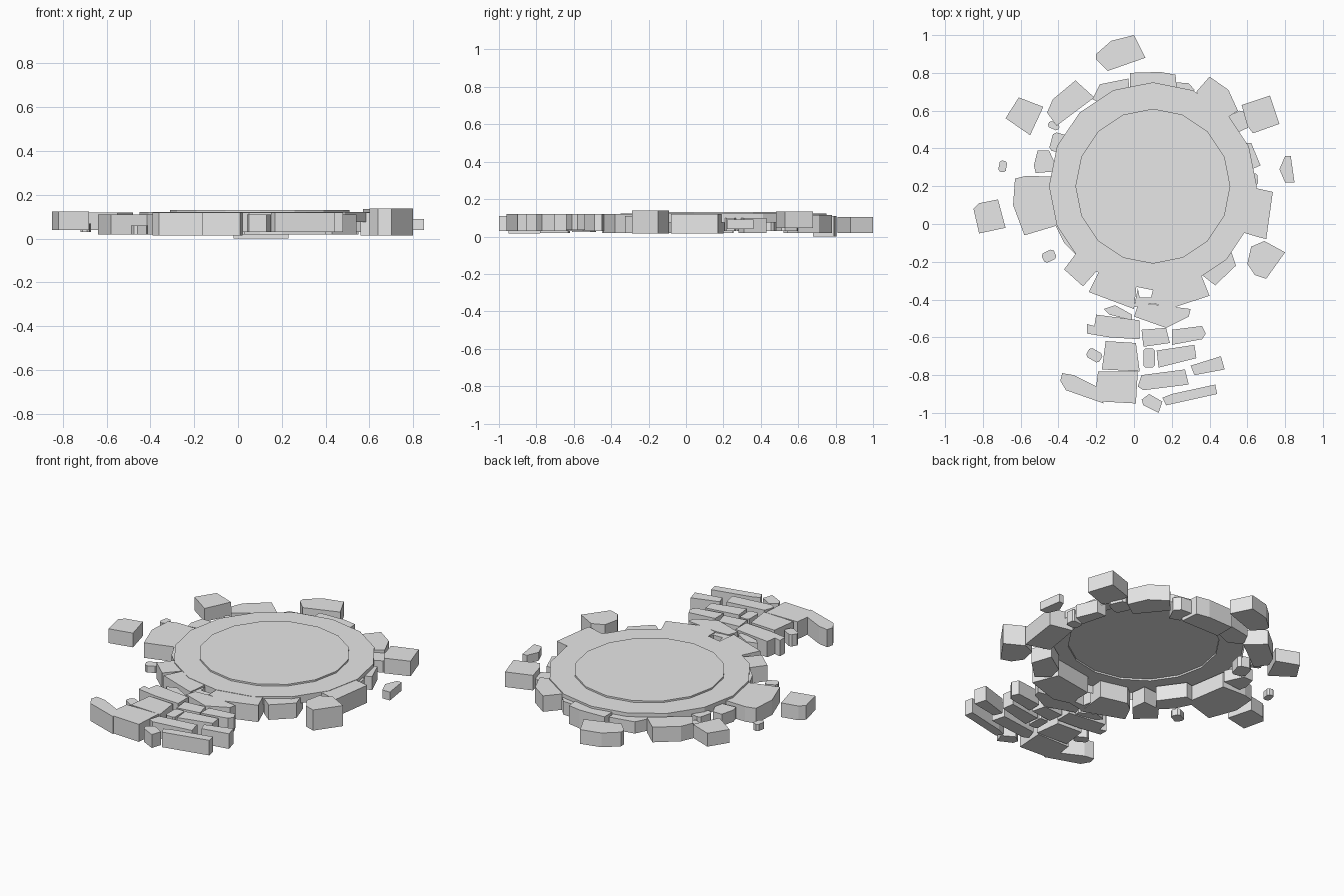
import bpy
import bmesh
import math
from mathutils import Matrix, Vector

default_cube = bpy.data.objects.get("Cube")
if default_cube:
    bpy.data.objects.remove(default_cube, do_unlink=True)

# One plain stone colour
grey = bpy.data.materials.new("stone_grey")
grey.use_nodes = True
grey.diffuse_color = (0.8, 0.8, 0.8, 1)
shader = next(n for n in grey.node_tree.nodes if n.type == "BSDF_PRINCIPLED")
shader.inputs["Base Color"].default_value = grey.diffuse_color


def finish(name, bm):
    """Turn a bmesh into a grey, flat shaded object."""
    mesh = bpy.data.meshes.new(name)
    bm.to_mesh(mesh)
    bm.free()
    mesh.materials.append(grey)
    thing = bpy.data.objects.new(name, mesh)
    bpy.context.collection.objects.link(thing)
    return thing


def stone(name, low, high, *outline, chip=0.0):
    """Extrude a cut stone outline upwards, optionally chipping its corners."""
    bm = bmesh.new()
    base = bm.faces.new([bm.verts.new((x, y, low)) for x, y in outline])
    pulled = bmesh.ops.extrude_face_region(bm, geom=[base])["geom"]
    top = [v for v in pulled if isinstance(v, bmesh.types.BMVert)]
    bmesh.ops.translate(bm, verts=top, vec=(0, 0, high - low))
    if chip:
        upright = [e for e in bm.edges
                   if abs(e.verts[0].co.z - e.verts[1].co.z) > (high - low) / 2]
        bmesh.ops.bevel(bm, geom=upright, offset=chip, segments=1, affect="EDGES")
    bmesh.ops.recalc_face_normals(bm, faces=bm.faces)
    return finish(name, bm)


def block(name, low, high, x, y, width, depth, turn=0, chip=0.0):
    """A rectangular stone, turned about its own centre."""
    spin = Matrix.Rotation(math.radians(turn), 2)
    corners = [(-1, -1), (1, -1), (1, 1), (-1, 1)]
    points = [Vector((x, y)) + spin @ Vector((i * width / 2, j * depth / 2))
              for i, j in corners]
    return stone(name, low, high, *points, chip=chip)


def stepped_disc(name, x, y, sides, profile):
    """An open-bottomed platform made from rings of (radius, height)."""
    bm = bmesh.new()
    rings = []
    for radius, height in profile:
        angles = [math.tau * i / sides for i in range(sides)]
        rings.append([bm.verts.new((x + radius * math.cos(a),
                                    y + radius * math.sin(a), height)) for a in angles])
    for lower, upper in zip(rings, rings[1:]):
        for i in range(sides):
            j = (i + 1) % sides
            bm.faces.new((lower[i], lower[j], upper[j], upper[i]))
    bm.faces.new(rings[-1])
    return finish(name, bm)


# Round platform with a slightly raised centre
stepped_disc("round_platform", .1, .2, 16,
             [(.55, .075), (.55, .122), (.41, .122), (.41, .132)])

# Stones scattered around the platform
stone("loose_back_stone", .02, .105,
      (-.2, .9), (-.12, .97), (0, 1), (.06, .88), (-.14, .81), (-.2, .87))
stone("loose_back_right_stone", .04, .12,
      (-.61, .67), (-.48, .62), (-.55, .47), (-.68, .56))
stone("loose_right_stone", .04, .125,
      (-.85, .08), (-.82, .11), (-.72, .13), (-.68, -.02), (-.82, -.05))
stone("loose_back_left_stone", .045, .135,
      (.57, .63), (.72, .68), (.77, .53), (.63, .48), (.6, .52))
stone("loose_left_stone", .015, .138,
      (.6, -.21), (.64, -.27), (.7, -.29), (.8, -.15), (.69, -.09), (.62, -.12))
stone("left_pebble", .04, .09,
      (.8, .36), (.83, .36), (.85, .22), (.8, .22), (.77, .29))
block("right_pebble", .03, .07, -.695, .305, .04, .06, -10, chip=.01)
block("front_right_pebble", .02, .06, -.45, -.17, .07, .055, 25, chip=.012)
block("back_right_pebble", .03, .08, -.425, .52, .06, .035, -25, chip=.01)

# Ring of stones supporting the platform
stone("ring_right_stone", .02, .11,
      (-.63, .24), (-.57, .255), (-.42, .25), (-.38, 0), (-.58, -.06), (-.64, .1))
stone("ring_right_wedge", .03, .1,
      (-.51, .39), (-.45, .39), (-.4, .28), (-.52, .27), (-.53, .31))
block("ring_right_filler", .03, .095, -.4, .43, .08, .1, -15, chip=.015)
stone("ring_back_right_stone", .02, .11,
      (-.46, .59), (-.43, .66), (-.31, .76), (-.21, .67), (-.41, .52))
stone("ring_back_filler", .03, .1,
      (-.22, .66), (-.18, .74), (-.03, .77), (-.02, .67), (-.14, .62))
stone("ring_back_stone", 0, .11,
      (-.02, .8), (.14, .805), (.22, .79), (.23, .68), (-.02, .68))
stone("ring_back_wedge", .02, .1,
      (.22, .75), (.29, .745), (.32, .71), (.28, .63), (.22, .65))
stone("ring_back_left_stone", .02, .115,
      (.33, .7), (.4, .78), (.5, .71), (.55, .6), (.46, .54))
block("ring_back_left_filler", .03, .1, .55, .54, .1, .1, 25, chip=.015)
stone("ring_left_wedge", .02, .1,
      (.56, .43), (.62, .43), (.67, .31), (.6, .28))
block("ring_left_filler", .03, .1, .62, .235, .07, .06, 5, chip=.008)
stone("ring_left_stone", .015, .12,
      (.6, .2), (.735, .17), (.7, -.08), (.66, -.07), (.56, -.04))
stone("ring_front_left_stone", .02, .11,
      (.36, -.27), (.43, -.325), (.54, -.22), (.5, -.1), (.38, -.18))
stone("ring_front_right_stone", .02, .11,
      (-.43, .02), (-.37, -.1), (-.3, -.17), (-.24, -.1), (-.34, .04))
stone("ring_front_right_wedge", .02, .115,
      (-.37, -.24), (-.27, -.33), (-.19, -.24), (-.2, -.15), (-.31, -.16))
stone("ring_front_stone", .02, .12,
      (-.24, -.36), (0, -.45), (.02, -.26), (-.14, -.22), (-.19, -.26))
stone("ring_front_wide_stone", .02, .12,
      (.1, -.42), (.2, -.445), (.4, -.38), (.34, -.23), (.1, -.27))
stone("ring_front_filler", .02, .115,
      (0, -.44), (.1, -.42), (.1, -.35), (.09, -.39), (.03, -.39), (.02, -.34))

# Path, first row from the platform
stone("path_first_sliver", .03, .11,
      (-.16, -.45), (-.1, -.43), (-.01, -.48), (-.01, -.51), (-.13, -.48))
stone("path_first_stone", .03, .12,
      (.02, -.43), (.1, -.425), (.3, -.45), (.29, -.49), (.17, -.55), (0, -.49))

# Path, second row
stone("path_second_right", .025, .12,
      (-.2, -.48), (.03, -.51), (.03, -.61), (-.13, -.6), (-.25, -.58),
      (-.25, -.53), (-.21, -.54))
stone("path_second_middle", .03, .115,
      (.04, -.56), (.17, -.55), (.19, -.63), (.05, -.65))
stone("path_second_left", .035, .12,
      (.2, -.56), (.36, -.54), (.38, -.58), (.36, -.61), (.2, -.64))

# Path, third row
block("path_third_pebble", .03, .1, -.21, -.695, .08, .055, -30, chip=.012)
stone("path_third_right", .02, .12,
      (-.15, -.62), (.01, -.63), (.03, -.78), (-.17, -.77))
block("path_third_filler", .03, .115, .08, -.71, .06, .1, chip=.01)
stone("path_third_middle", .03, .12,
      (.12, -.67), (.32, -.64), (.33, -.71), (.13, -.76))
stone("path_third_left", .03, .12,
      (.3, -.75), (.46, -.7), (.48, -.77), (.32, -.8))

# Path, outer row
stone("path_outer_right", .015, .12,
      (-.38, -.79), (-.32, -.8), (-.2, -.86), (-.16, -.95), (-.36, -.88), (-.39, -.83))
stone("path_outer_middle", .015, .12,
      (-.19, -.78), (.02, -.78), (.01, -.95), (-.17, -.94), (-.2, -.86))
stone("path_outer_inner_left", .03, .12,
      (.04, -.8), (.27, -.77), (.29, -.85), (.05, -.88), (.02, -.86))
stone("path_outer_pebble", .03, .11,
      (.04, -.93), (.08, -.9), (.15, -.94), (.13, -1), (.05, -.96))
stone("path_outer_left", .03, .12,
      (.2, -.9), (.43, -.85), (.44, -.9), (.17, -.96), (.15, -.92))
